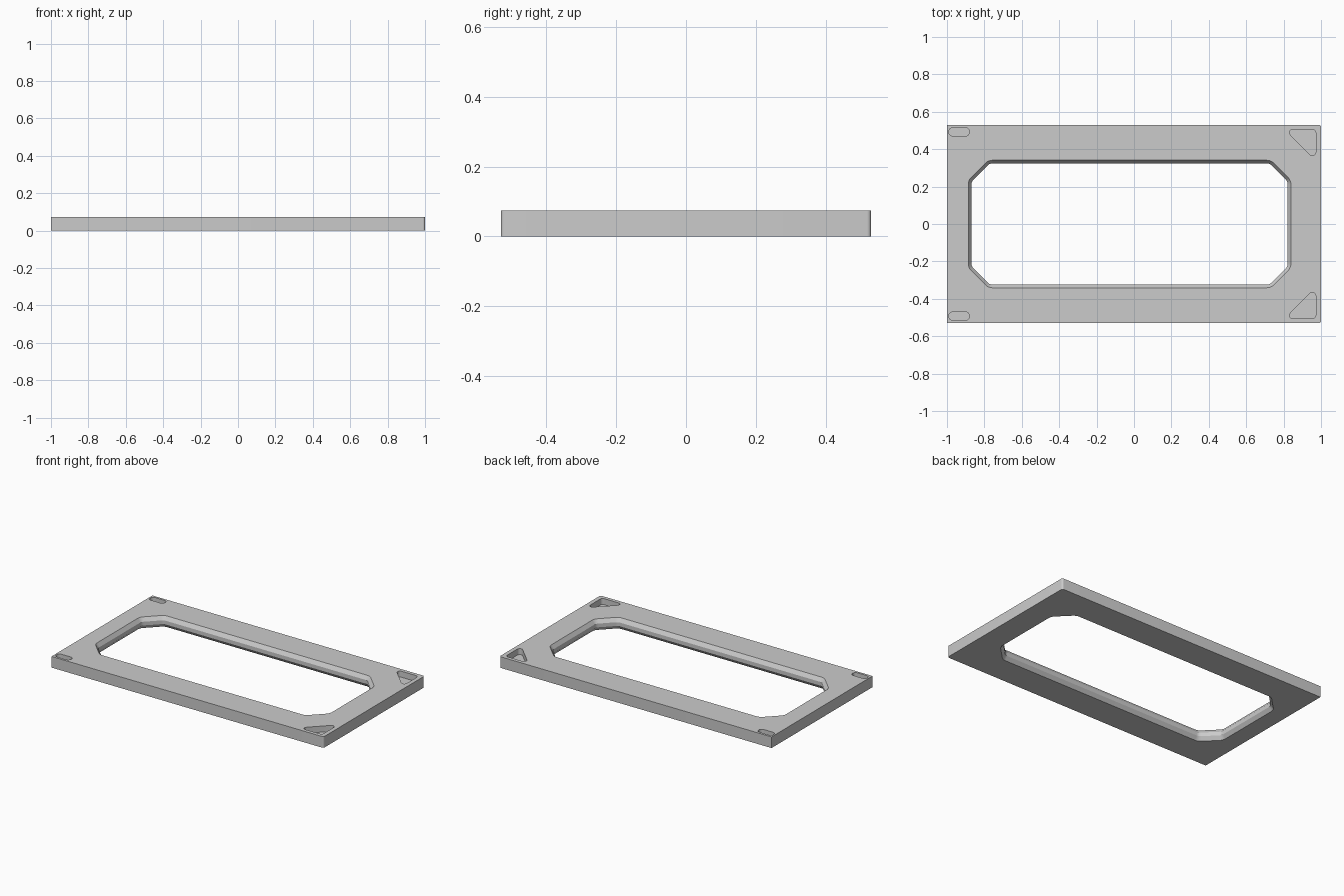
import bpy, bmesh, math
from mathutils import Vector

cube = bpy.data.objects.get("Cube")
if cube:
    bpy.data.objects.remove(cube, do_unlink=True)

H = 0.074       # plate thickness
HALF_Y = 0.53

grey = bpy.data.materials.new("plain_grey")
grey.use_nodes = True
colour = (0.6, 0.6, 0.6, 1)
grey.diffuse_color = colour
grey.node_tree.nodes["Principled BSDF"].inputs["Base Color"].default_value = colour


def rounded(corners, radii, steps=6):
    """Outline of a counter-clockwise polygon with rounded corners."""
    pts = [Vector(c) for c in corners]
    out = []
    for i, p in enumerate(pts):
        r = radii[i] if isinstance(radii, list) else radii
        if r == 0:
            out.append(p)
            continue
        a = (pts[i - 1] - p).normalized()
        b = (pts[(i + 1) % len(pts)] - p).normalized()
        half = a.angle(b) / 2
        centre = p + (a + b).normalized() * r / math.sin(half)
        start = p + a * r / math.tan(half) - centre
        sweep = math.pi - 2 * half
        for k in range(steps + 1):
            t = sweep * k / steps
            c, s = math.cos(t), math.sin(t)
            out.append(centre + Vector((start.x * c - start.y * s,
                                        start.x * s + start.y * c)))
    return out


def loft(name, layers):
    """Closed solid through outlines stacked at the given heights."""
    bm = bmesh.new()
    rings = [[bm.verts.new((p.x, p.y, z)) for p in outline] for outline, z in layers]
    n = len(rings[0])
    for low, high in zip(rings, rings[1:]):
        for i in range(n):
            j = (i + 1) % n
            bm.faces.new((low[i], low[j], high[j], high[i]))
    bm.faces.new(rings[0][::-1])
    bm.faces.new(rings[-1])
    bmesh.ops.recalc_face_normals(bm, faces=bm.faces)
    mesh = bpy.data.meshes.new(name)
    bm.to_mesh(mesh)
    bm.free()
    mesh.materials.append(grey)
    obj = bpy.data.objects.new(name, mesh)
    bpy.context.collection.objects.link(obj)
    return obj


def opening(d):
    """Octagonal window outline, shrunk by d on every side."""
    left, right, y = -0.886 + d, 0.839 - d, 0.341 - d
    leg = 0.107 - d * (2 - math.sqrt(2))
    return rounded([(left + leg, -y), (right - leg, -y), (right, -y + leg),
                    (right, y - leg), (right - leg, y), (left + leg, y),
                    (left, y - leg), (left, -y + leg)], 0.055 - d)


# Main plate, with softened corners on the left end
plate = rounded([(-1, -HALF_Y), (1, -HALF_Y), (1, HALF_Y), (-1, HALF_Y)],
                [0, 0.012, 0.012, 0])
frame = loft("frame_plate", [(plate, 0), (plate, H)])

# Window with a chamfer on its top and bottom rims
lip, third, over = 0.017, H / 3, 0.006
flare = -over * lip / third
cutters = [loft("window_cutter", [(opening(flare), -over), (opening(lip), third),
                                  (opening(lip), H - third), (opening(flare), H + over)])]

# Shallow slots and triangular pockets, mirrored front to back
slot = rounded([(-0.99, 0.47), (-0.88, 0.47), (-0.88, 0.515), (-0.99, 0.515)], 0.0215)
triangle = rounded([(0.972, 0.34), (0.972, 0.506), (0.806, 0.506)], 0.018)
for name, outline, depth in (("slot", slot, 0.03), ("triangle", triangle, 0.04)):
    for side in (1, -1):
        shape = [Vector((p.x, p.y * side)) for p in outline]
        cutters.append(loft(name + "_cutter", [(shape, H - depth), (shape, H + 0.02)]))

# Cut the plate and discard the cutters
bpy.context.view_layer.objects.active = frame
for cutter in cutters:
    cutter.hide_render = True
    mod = frame.modifiers.new("cut", "BOOLEAN")
    mod.operation = "DIFFERENCE"
    mod.solver = "EXACT"
    mod.object = cutter
    bpy.ops.object.modifier_apply(modifier=mod.name)
    bpy.data.objects.remove(cutter, do_unlink=True)

bpy.ops.object.select_all(action="DESELECT")
frame.select_set(True)
bpy.ops.object.shade_smooth_by_angle(angle=math.radians(25))
